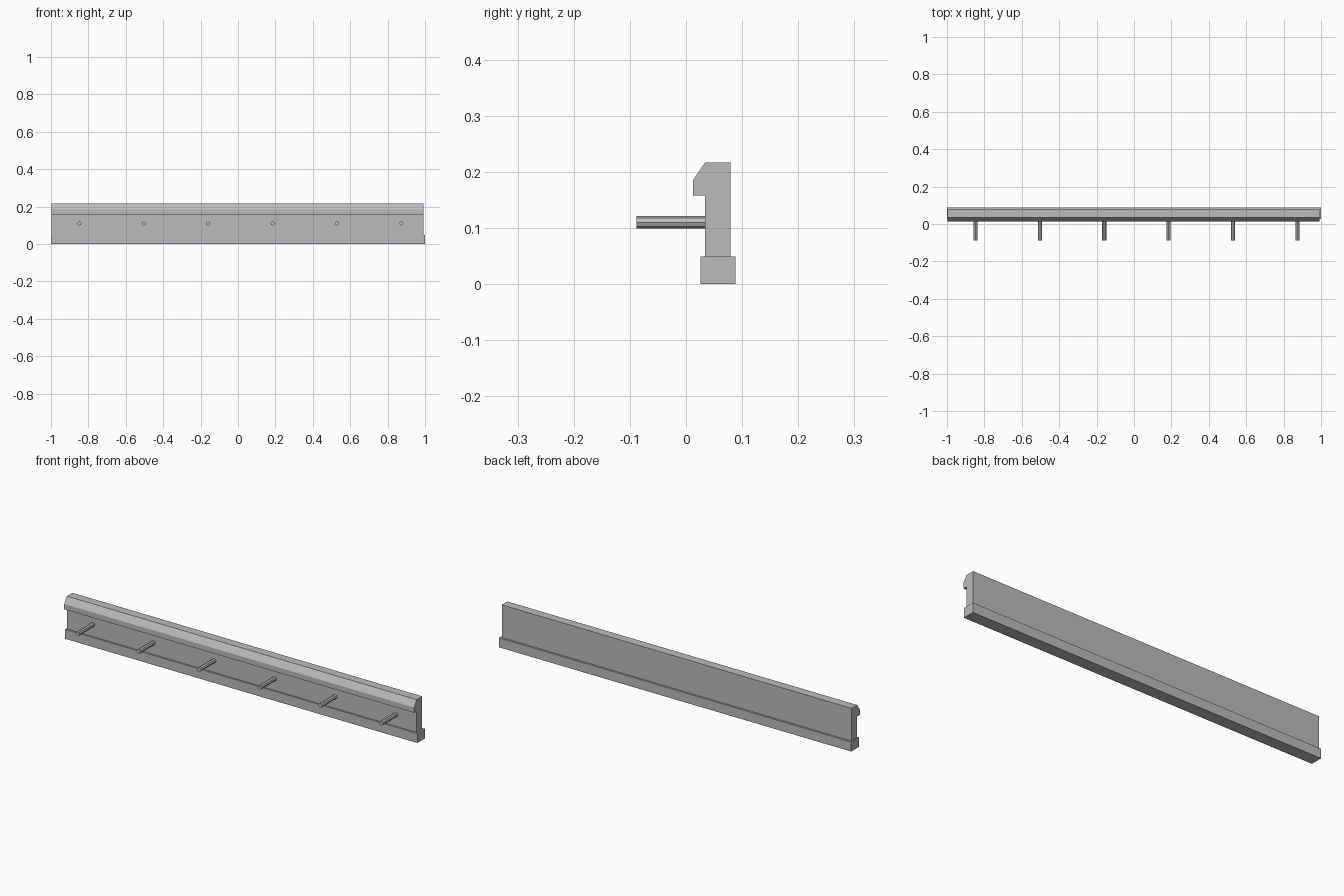
import bpy, bmesh, math
from mathutils import Matrix

old = bpy.data.objects.get("Cube")
if old:
    bpy.data.objects.remove(old, do_unlink=True)

GREY = (0.5, 0.5, 0.5, 1)
grey = bpy.data.materials.new("plain grey")
grey.use_nodes = True
grey.diffuse_color = GREY
grey.node_tree.nodes["Principled BSDF"].inputs["Base Color"].default_value = GREY


def finish(name, bm):
    bmesh.ops.recalc_face_normals(bm, faces=bm.faces)
    mesh = bpy.data.meshes.new(name)
    bm.to_mesh(mesh)
    bm.free()
    mesh.materials.append(grey)
    obj = bpy.data.objects.new(name, mesh)
    bpy.context.collection.objects.link(obj)
    return obj


def extrude_profile(name, profile, x0, x1):
    """Sweep a (y, z) outline along x."""
    bm = bmesh.new()
    face = bm.faces.new([bm.verts.new((x0, y, z)) for y, z in profile])
    ext = bmesh.ops.extrude_face_region(bm, geom=[face])
    verts = [g for g in ext["geom"] if isinstance(g, bmesh.types.BMVert)]
    bmesh.ops.translate(bm, verts=verts, vec=(x1 - x0, 0, 0))
    return finish(name, bm)


# Foot rail
BASE_TOP = 0.049
extrude_profile("base_rail",
                [(0.026, 0), (0.0885, 0), (0.0885, BASE_TOP), (0.026, BASE_TOP)],
                -1, 1)

# Back board with chamfered overhanging lip
FRONT, BACK, TOP, LIP = 0.034, 0.079, 0.217, 0.0125
extrude_profile("back_board",
                [(FRONT, BASE_TOP), (BACK, BASE_TOP), (BACK, TOP), (FRONT, TOP),
                 (LIP, 0.185), (LIP, 0.158), (FRONT, 0.158)],
                -0.996, 0.991)

# Row of eight-sided pegs
PEG_TIP, PEG_RADIUS = -0.0885, 0.011
for i in range(6):
    bm = bmesh.new()
    place = (Matrix.Translation((-0.848 + 0.3444 * i, (PEG_TIP + FRONT) / 2, 0.11))
             @ Matrix.Rotation(math.pi / 2, 4, "X"))
    bmesh.ops.create_cone(bm, cap_ends=True, segments=8, radius1=PEG_RADIUS,
                          radius2=PEG_RADIUS, depth=FRONT - PEG_TIP, matrix=place)
    finish(f"peg_{i + 1}", bm)
